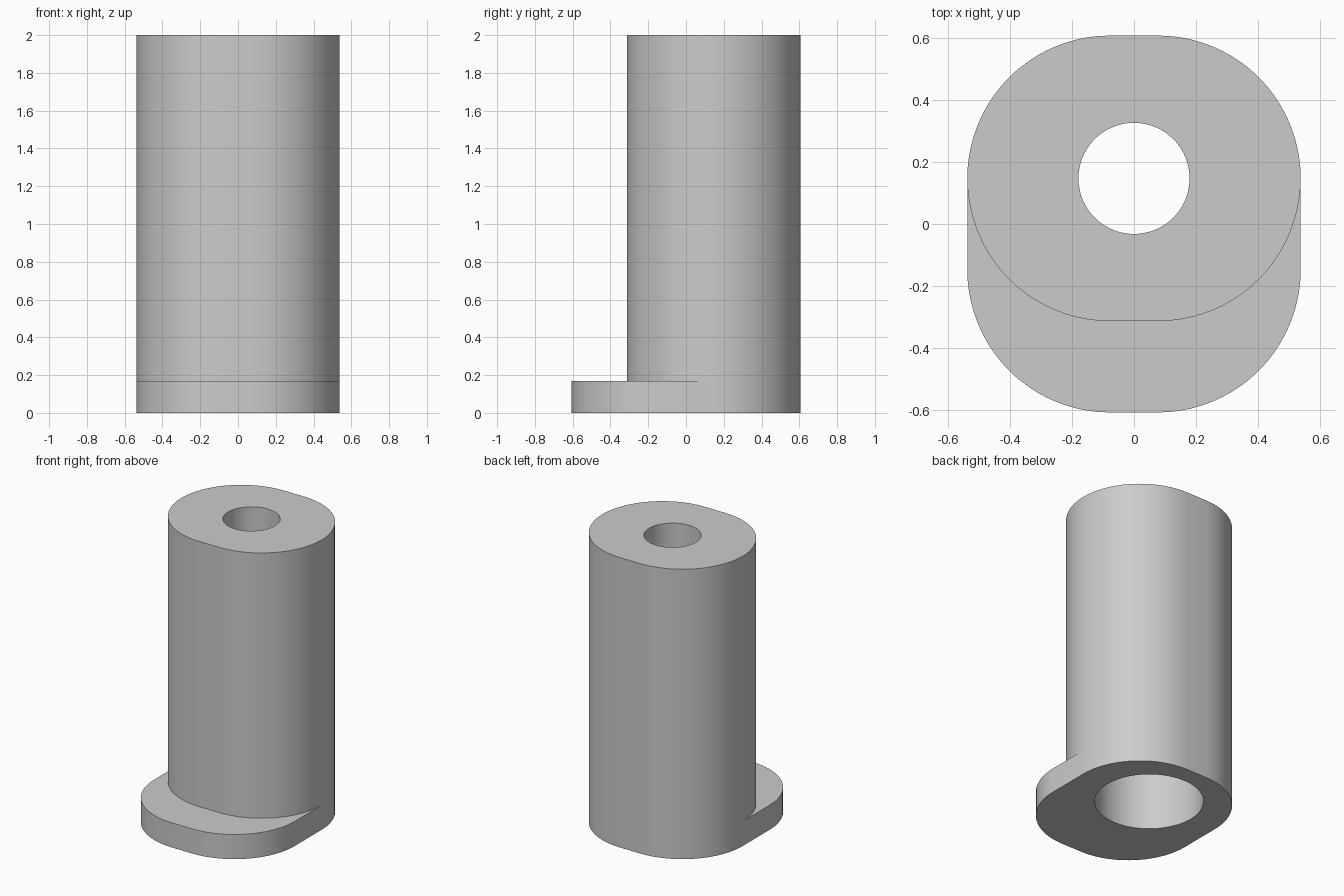
import bpy
import bmesh
from math import sin, cos, pi

cube = bpy.data.objects.get("Cube")
if cube:
    bpy.data.objects.remove(cube, do_unlink=True)

AXIS_Y = 0.147       # centre line of the column and bore
STEPS = 20           # segments per quarter turn
HEIGHT, FLANGE, BORE_TOP = 2.0, 0.17, 1.4
R, SIDE = 0.46, 0.077


def ring(bm, radius, z, dx=0.0, front=0.0):
    """Loop of four quarter arcs; front shifts the -y half forward."""
    verts = []
    for q in range(4):
        sx = dx if q in (0, 3) else -dx
        cy = AXIS_Y - (front if q >= 2 else 0)
        for i in range(STEPS + 1):
            a = (q + i / STEPS) * pi / 2
            verts.append(bm.verts.new((sx + radius * cos(a), cy + radius * sin(a), z)))
    return verts


grey = bpy.data.materials.new("plain grey")
grey.use_nodes = True
colour = (0.6, 0.6, 0.6, 1)
grey.diffuse_color = colour
grey.node_tree.nodes["Principled BSDF"].inputs["Base Color"].default_value = colour

bm = bmesh.new()
loops = [
    # flange
    ring(bm, R, 0, SIDE, 2 * AXIS_Y),
    ring(bm, R, FLANGE, SIDE, 2 * AXIS_Y),
    # column
    ring(bm, R, FLANGE, SIDE),
    ring(bm, R, HEIGHT, SIDE),
    # narrow through hole
    ring(bm, 0.179, HEIGHT),
    ring(bm, 0.179, BORE_TOP),
    # wide bore from below
    ring(bm, 0.34, BORE_TOP),
    ring(bm, 0.34, 0),
]
for a, b in zip(loops, loops[1:] + loops[:1]):
    n = len(a)
    for i in range(n):
        j = (i + 1) % n
        bm.faces.new((a[i], a[j], b[j], b[i]))
bmesh.ops.remove_doubles(bm, verts=bm.verts, dist=0.0005)
bmesh.ops.recalc_face_normals(bm, faces=bm.faces)

mesh = bpy.data.meshes.new("flanged_sleeve")
bm.to_mesh(mesh)
bm.free()
mesh.materials.append(grey)
sleeve = bpy.data.objects.new("flanged_sleeve", mesh)
bpy.context.collection.objects.link(sleeve)
bpy.context.view_layer.objects.active = sleeve
sleeve.select_set(True)
bpy.ops.object.shade_smooth_by_angle(angle=pi / 6)
